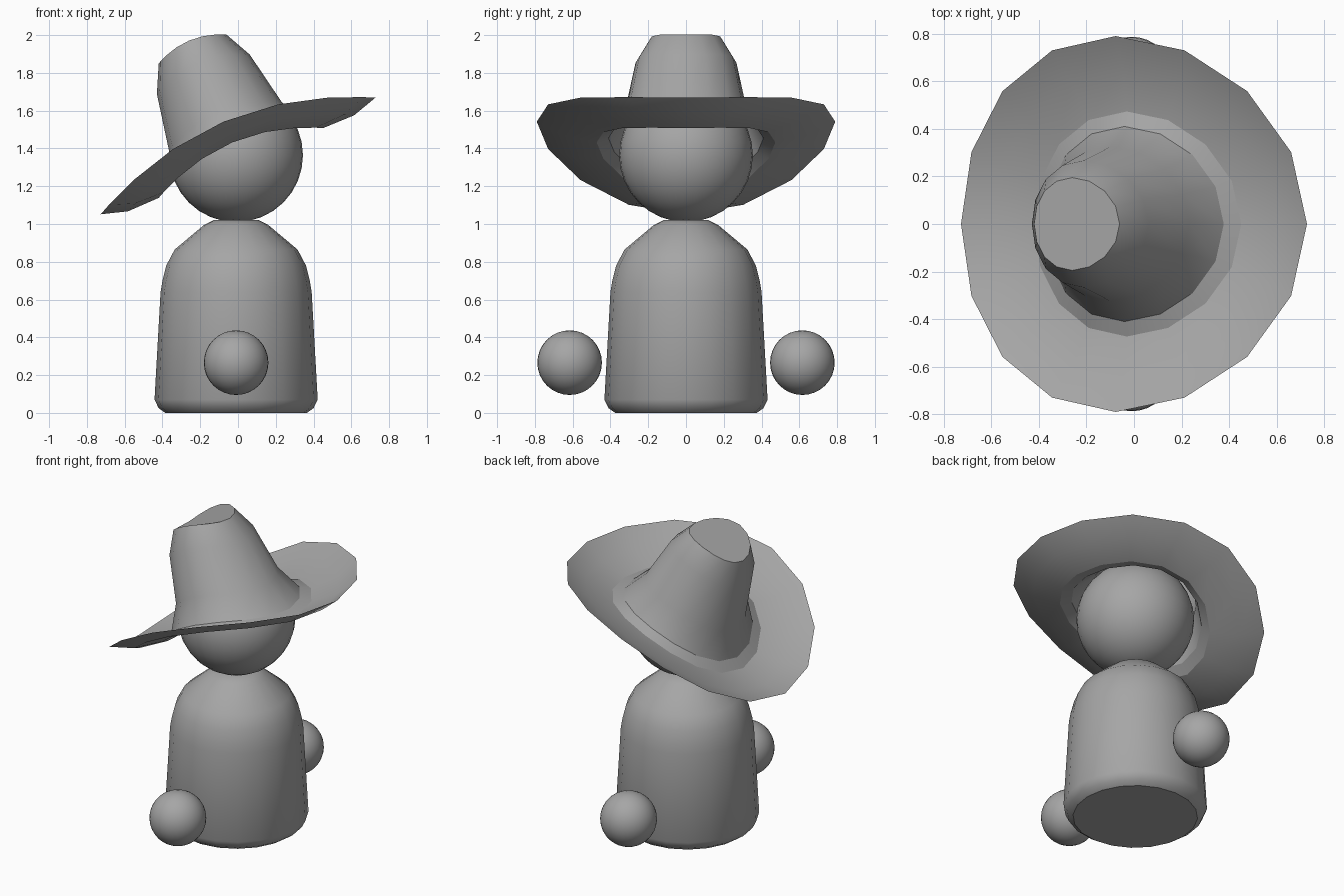
import bpy, bmesh, math
from mathutils import Matrix

old = bpy.data.objects.get("Cube")
if old:
    bpy.data.objects.remove(old, do_unlink=True)

# Single plain grey
grey = bpy.data.materials.new("plain_grey")
grey.use_nodes = True
grey.diffuse_color = (0.38, 0.38, 0.38, 1)
grey.node_tree.nodes["Principled BSDF"].inputs["Base Color"].default_value = grey.diffuse_color

CX = -0.01  # axis shared by body, head and hands


def finish(bm, name, angle=35):
    mesh = bpy.data.meshes.new(name)
    bm.to_mesh(mesh)
    bm.free()
    mesh.materials.append(grey)
    obj = bpy.data.objects.new(name, mesh)
    bpy.context.collection.objects.link(obj)
    bpy.ops.object.select_all(action="DESELECT")
    obj.select_set(True)
    bpy.context.view_layer.objects.active = obj
    bpy.ops.object.shade_smooth_by_angle(angle=math.radians(angle))
    return obj


def lathe(profile, sides, saddle=0.0, cap_start=False, cap_end=False):
    """Rings of (radius, height); saddle lifts the two y sides."""
    bm = bmesh.new()
    rings = []
    for r, z in profile:
        ring = []
        for i in range(sides):
            a = math.tau * i / sides
            lift = saddle * r * math.sin(a) ** 2
            ring.append(bm.verts.new((r * math.cos(a), r * math.sin(a), z + lift)))
        rings.append(ring)
    for low, high in zip(rings, rings[1:]):
        for i in range(sides):
            j = (i + 1) % sides
            bm.faces.new((low[i], low[j], high[j], high[i]))
    if cap_start:
        bm.faces.new(rings[0][::-1])
    if cap_end:
        bm.faces.new(rings[-1])
    return bm


def ball(name, radius, location):
    bm = bmesh.new()
    bmesh.ops.create_uvsphere(bm, u_segments=32, v_segments=16, radius=radius)
    obj = finish(bm, name)
    obj.location = location


# Bell-shaped body
body_profile = [(0.375, 0), (0.41, 0.025), (0.432, 0.07), (0.40, 0.64), (0.39, 0.70),
                (0.37, 0.78), (0.325, 0.865), (0.17, 0.995), (0.12, 1.02)]
body = finish(lathe(body_profile, 20, cap_start=True, cap_end=True), "body")
body.location.x = CX

# Head and floating hands
ball("head", 0.354, (CX, 0, 1.364))
for name, side in (("hand_front", -1), ("hand_back", 1)):
    ball(name, 0.171, (CX, side * 0.616, 0.266))

# Tilted hat: curled brim flowing into a tapered crown
hat_profile = [(0.79, 0), (0.65, -0.042), (0.473, -0.04), (0.41, 0),
               (0.325, 0.17), (0.267, 0.47), (0.195, 0.615)]
hat = finish(lathe(hat_profile, 16, saddle=0.25, cap_end=True), "hat", 30)
hat.matrix_world = Matrix.Translation((0, 0, 1.36)) @ Matrix.Rotation(math.radians(-23), 4, "Y")
